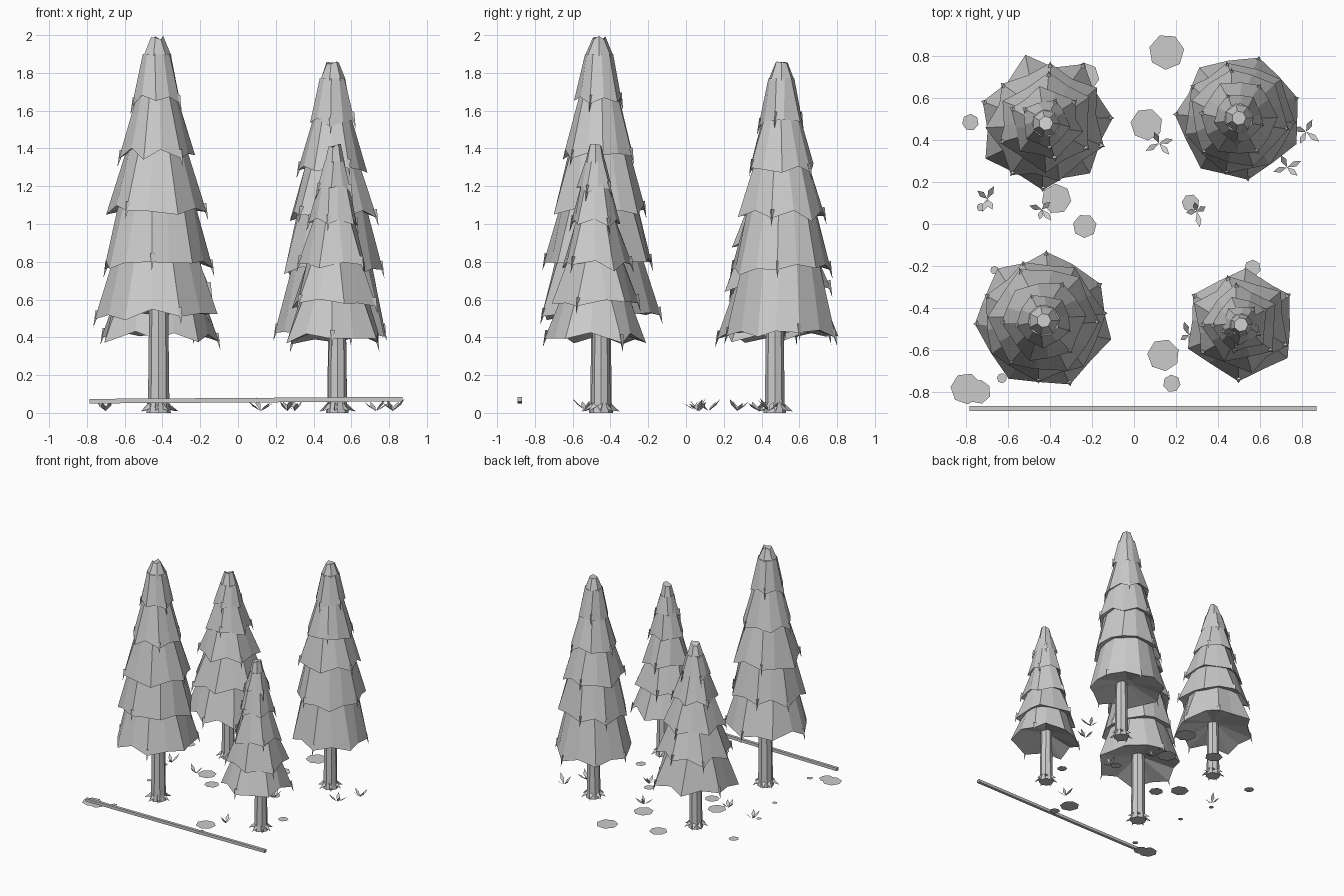
import bpy, bmesh, math, random
from mathutils import Vector

cube = bpy.data.objects.get("Cube")
if cube:
    bpy.data.objects.remove(cube)

random.seed(11)
TAU = math.tau

grey = bpy.data.materials.new("light_grey")
grey.use_nodes = True
grey.diffuse_color = (0.6, 0.6, 0.6, 1)
grey.node_tree.nodes["Principled BSDF"].inputs["Base Color"].default_value = (0.6, 0.6, 0.6, 1)


def finish(bm, name, fix_normals=True):
    if fix_normals:
        bmesh.ops.recalc_face_normals(bm, faces=bm.faces)
    mesh = bpy.data.meshes.new(name)
    bm.to_mesh(mesh)
    bm.free()
    mesh.materials.append(grey)
    obj = bpy.data.objects.new(name, mesh)
    bpy.context.collection.objects.link(obj)
    return obj


def loft(bm, rings):
    """Skin a list of point rings and cap both ends."""
    loops = [[bm.verts.new(p) for p in ring] for ring in rings]
    n = len(loops[0])
    for a, b in zip(loops, loops[1:]):
        for i in range(n):
            j = (i + 1) % n
            bm.faces.new((a[i], a[j], b[j], b[i]))
    bm.faces.new(loops[0])
    bm.faces.new(loops[-1])


def ring(cx, cy, z, r, n, turn=0.0):
    return [Vector((cx + r * math.cos(turn + TAU * i / n),
                    cy + r * math.sin(turn + TAU * i / n), z)) for i in range(n)]


def spike(bm, base, tip, width):
    """Thin three-sided spike."""
    axis = (tip - base).normalized()
    side = axis.orthogonal().normalized() * width
    other = axis.cross(side)
    feet = [bm.verts.new(base + side * math.cos(a) + other * math.sin(a))
            for a in (0, TAU / 3, 2 * TAU / 3)]
    end = bm.verts.new(tip)
    bm.faces.new(feet)
    for i in range(3):
        bm.faces.new((feet[i], feet[(i + 1) % 3], end))


def add_tier(bm, cx, cy, z_top, r_top, z_rim, r_rim, tips, turn, star):
    """Drooping skirt of branches: long tips alternate with shorter gaps."""
    n = tips * 2
    upper = ring(cx, cy, z_top, r_top, n, turn)
    rim = []
    for i in range(n):
        if i % 2 == 0:
            r = r_rim * random.uniform(1.0 + star * 0.6, 1.0 + star * 1.3)
            z = z_rim + random.uniform(-0.04, 0.0)
        else:
            r = r_rim * random.uniform(0.96 - star * 0.6, 1.0 - star * 0.3)
            z = z_rim + random.uniform(-0.015, 0.025)
        a = turn + TAU * (i + random.uniform(-0.2, 0.2)) / n
        rim.append(Vector((cx + r * math.cos(a), cy + r * math.sin(a), z)))
    inner = ring(cx, cy, z_rim + 0.06, 0.05, n, turn)
    loft(bm, [upper, rim, inner])
    # hanging needles under some of the long tips
    for p in rim[::4]:
        out = Vector((p.x - cx, p.y - cy, 0)).normalized()
        start = p - out * 0.015 + Vector((0, 0, 0.045))
        spike(bm, start, p + out * 0.008 - Vector((0, 0, 0.045)), 0.014)


def add_tree(name, x, y, height, trunk, tips, turn, star, tiers):
    # trunk with flared roots
    tx, ty, trunk_r = trunk
    bm = bmesh.new()
    loft(bm, [ring(tx, ty, z, r, 8) for z, r in
              ((0.0, trunk_r * 1.2), (0.05, trunk_r * 1.05),
               (tiers[0][0] + 0.1, trunk_r * 0.92))])
    for i in range(7):
        a = TAU * (i + random.uniform(-0.2, 0.2)) / 7
        out = Vector((math.cos(a), math.sin(a), 0))
        foot = Vector((tx, ty, 0))
        spike(bm, foot + out * trunk_r * 0.8 + Vector((0, 0, 0.04)),
              foot + out * trunk_r * 1.95 + Vector((0, 0, 0.008)), 0.02)
    finish(bm, name + "_trunk")
    # foliage tiers from the bottom up
    bm = bmesh.new()
    for k, (z, r) in enumerate(tiers):
        if k + 1 < len(tiers):
            z_up, r_up = tiers[k + 1]
            add_tier(bm, x, y, z_up + 0.04, r_up * 0.8, z, r,
                     tips - k // 2, math.radians(turn) + k * 1.3, star)
        else:
            # crown with a small ragged top
            add_tier(bm, x, y, height - 0.1, r * 0.6, z, r, 5, turn, star)
            low = ring(x, y, height - 0.11, r * 0.62, 7)
            high = ring(x, y, height - 0.012, 0.034, 7)
            for p in high:
                p.z += random.uniform(-0.015, 0.012)
            loft(bm, [low, high])
    finish(bm, name + "_foliage")


add_tree("front_right_tree", -0.43, -0.46, 2.0, (-0.42, -0.45, 0.054), 7, 85, 0.06,
         [(0.53, 0.31), (0.80, 0.28), (1.08, 0.25), (1.38, 0.19), (1.66, 0.125)])
add_tree("back_left_tree", 0.50, 0.505, 1.87, (0.525, 0.47, 0.05), 7, 75, 0.06,
         [(0.43, 0.285), (0.77, 0.255), (1.05, 0.225), (1.30, 0.175), (1.55, 0.115)])
add_tree("back_right_tree", -0.42, 0.48, 1.55, (-0.42, 0.47, 0.048), 7, 59, 0.12,
         [(0.41, 0.295), (0.66, 0.26), (0.89, 0.215), (1.11, 0.16), (1.30, 0.11)])
add_tree("front_left_tree", 0.51, -0.48, 1.43, (0.527, -0.45, 0.048), 6, 26, 0.12,
         [(0.40, 0.25), (0.59, 0.215), (0.79, 0.175), (1.01, 0.125), (1.20, 0.09)])

# long thin pole lying at the front
bm = bmesh.new()
loft(bm, [[Vector((x, y, z + dz)) for y, dz in
           ((-0.892, 0), (-0.868, 0), (-0.868, 0.024), (-0.892, 0.024))]
          for x, z in ((-0.785, 0.05), (0.17, 0.056), (0.87, 0.061))])
finish(bm, "fallen_pole")

# flat ground patches: x, y, radius
patches = [(0.155, 0.82, 0.085), (-0.235, 0.70, 0.07), (-0.78, 0.485, 0.04),
           (0.06, 0.475, 0.077), (-0.37, 0.12, 0.072), (-0.235, -0.01, 0.057),
           (0.27, 0.10, 0.042), (0.14, -0.625, 0.077), (0.18, -0.76, 0.042),
           (0.565, -0.21, 0.04), (-0.80, -0.785, 0.075), (-0.74, -0.80, 0.058),
           (-0.63, -0.735, 0.024), (-0.665, -0.22, 0.02), (-0.73, 0.08, 0.02)]
bm = bmesh.new()
for x, y, r in patches:
    pts = ring(x, y, 0.002, r, 7, random.uniform(0, TAU))
    bm.faces.new([bm.verts.new(p) for p in pts])
finish(bm, "ground_patches", False)

# small leafy sprouts
bm = bmesh.new()
sprouts = [(-0.70, 0.12), (-0.44, 0.07), (0.12, 0.385), (0.30, 0.06),
           (0.26, -0.53), (0.82, 0.44), (0.73, 0.27)]
for x, y in sprouts:
    turn = random.uniform(0, TAU)
    for k in range(4):
        a = turn + TAU * (k + random.uniform(-0.25, 0.25)) / 4
        out = Vector((math.cos(a), math.sin(a), 0))
        side = Vector((-out.y, out.x, 0)) * 0.014
        reach, lift = random.uniform(0.04, 0.08), random.uniform(0.04, 0.075)
        root = Vector((x, y, 0.01))
        mid = root + out * reach * 0.55 + Vector((0, 0, lift * 0.5))
        tip = root + out * reach + Vector((0, 0, lift))
        base, left, end, right = [bm.verts.new(p) for p in (root, mid + side, tip, mid - side)]
        bm.faces.new((base, right, end, left))
finish(bm, "sprouts", False)
